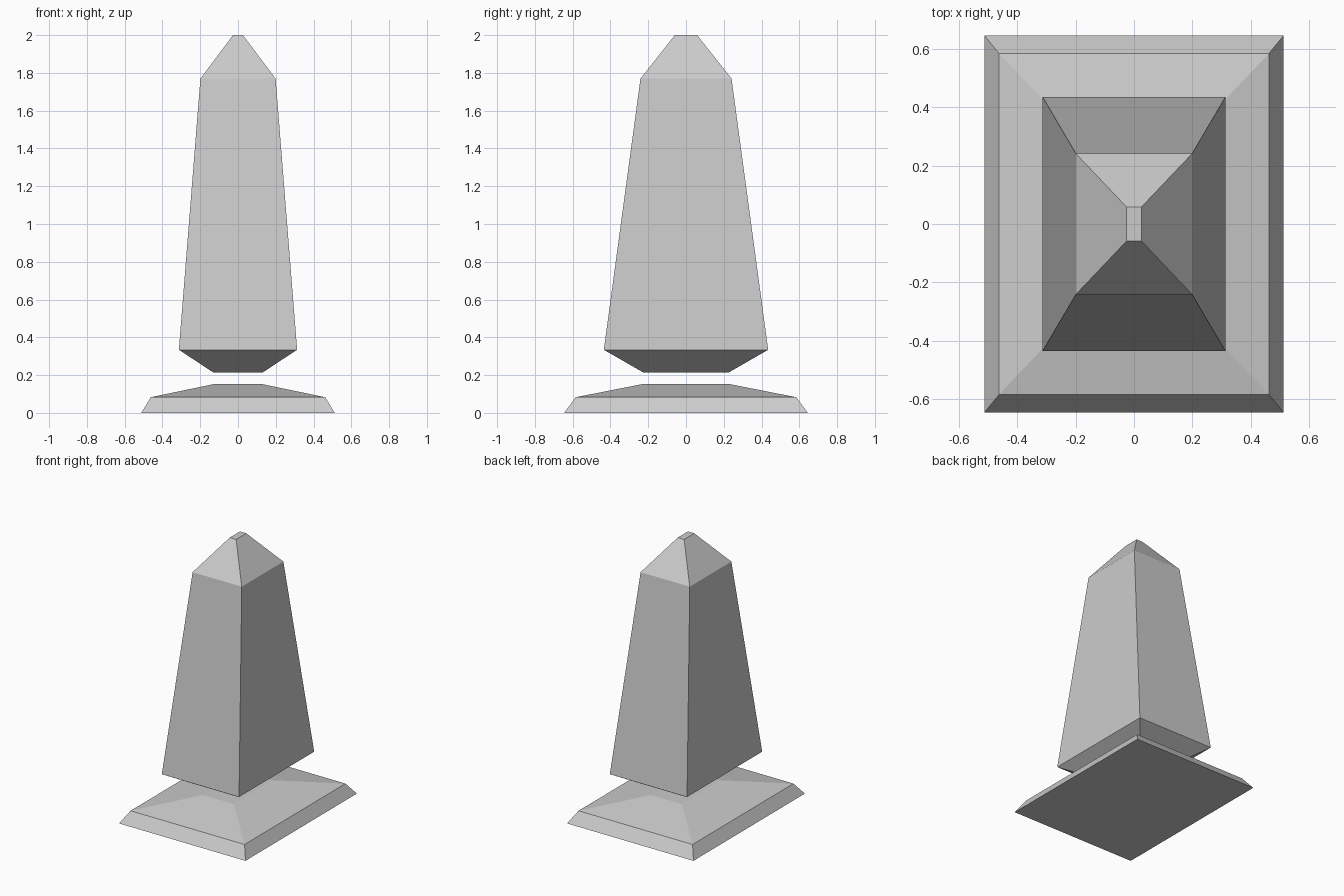
import bpy, bmesh

if "Cube" in bpy.data.objects:
    bpy.data.objects.remove(bpy.data.objects["Cube"])


def loft(name, sections):
    """Closed solid through stacked rectangles given as (half x, half y, z)."""
    bm = bmesh.new()
    rings = [[bm.verts.new((sx * x, sy * y, z))
              for sx, sy in ((-1, -1), (1, -1), (1, 1), (-1, 1))]
             for x, y, z in sections]
    for low, high in zip(rings, rings[1:]):
        for i in range(4):
            j = (i + 1) % 4
            bm.faces.new((low[i], low[j], high[j], high[i]))
    bm.faces.new(rings[0][::-1])
    bm.faces.new(rings[-1])
    mesh = bpy.data.meshes.new(name)
    bm.to_mesh(mesh)
    bm.free()
    obj = bpy.data.objects.new(name, mesh)
    bpy.context.collection.objects.link(obj)
    return obj


# Stepped, sloping plinth
loft("plinth", [(0.512, 0.645, 0), (0.462, 0.584, 0.083), (0.125, 0.228, 0.153)])

# Floating tapered shaft with undercut foot and pointed cap
loft("obelisk", [(0.132, 0.228, 0.215), (0.313, 0.435, 0.334),
                 (0.199, 0.241, 1.77), (0.026, 0.059, 2.0)])
